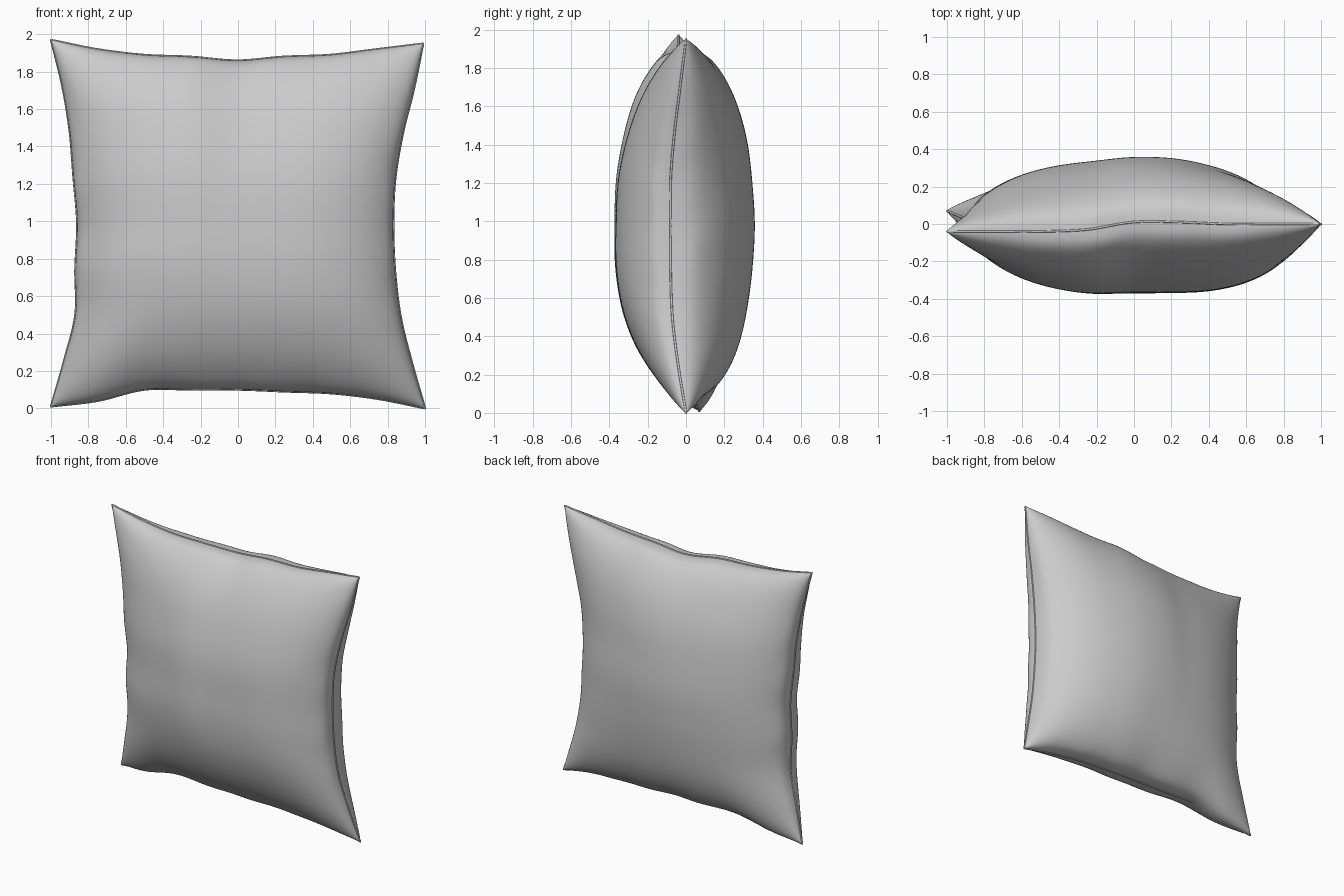
import bpy
import bmesh
from math import sin, pi, sqrt
from mathutils import Vector

default_cube = bpy.data.objects.get("Cube")
if default_cube:
    bpy.data.objects.remove(default_cube, do_unlink=True)

N = 90  # grid cells across each panel

# Edge shape in hundredths at even steps: (inset coordinate, seam depth)
LEFT = [-100, -93, -87, -87, -86, -88, -90, -94, -100], [7, 4, 2, 1, 1, 0, -1, -3, -4]
RIGHT = [100, 93, 87, 84, 83, 84, 88, 94, 99], [0, -4, -7, -8, -8, -8, -6, -3, 0]
BOTTOM = [1, 4, 10, 10, 10, 9, 8, 5, 0], [7, 5, 4, 3, 2, 2, 1, 0, 0]
TOP = [197, 192, 189, 188, 186, 188, 189, 192, 195], [-4, -4, -4, -3, 1, 1, 0, 0, 0]


def smooth_sample(values, t):
    """Catmull-Rom value at t in 0..1, in model units."""
    x = t * (len(values) - 1)
    i = min(int(x), len(values) - 2)
    f = x - i
    b, c = values[i], values[i + 1]
    a = values[i - 1] if i else 2 * b - c
    d = values[i + 2] if i + 2 < len(values) else 2 * c - b
    return (b + f * (c - a + f * (2*a - 5*b + 4*c - d + f * (3*(b - c) + d - a))) / 2) / 100


def side_edge(edge, low, high, t):
    z = low + (high - low) * t
    return Vector((smooth_sample(edge[0], t), smooth_sample(edge[1], t), z))


def flat_edge(edge, s):
    return Vector((2 * s - 1, smooth_sample(edge[1], s), smooth_sample(edge[0], s)))


def seam_patch(u, v):
    """Surface spanned by the four seam edges."""
    s, t = (u + 1) / 2, (v + 1) / 2
    left = side_edge(LEFT, 0.01, 1.97, t)
    right = side_edge(RIGHT, 0, 1.95, t)
    c00, c10 = flat_edge(BOTTOM, 0), flat_edge(BOTTOM, 1)
    c01, c11 = flat_edge(TOP, 0), flat_edge(TOP, 1)
    corners = c00.lerp(c10, s).lerp(c01.lerp(c11, s), t)
    return left.lerp(right, s) + flat_edge(BOTTOM, s).lerp(flat_edge(TOP, s), t) - corners


def dome(a, power):
    return sqrt(max(0, 1 - abs(a) ** power))


def pucker(a, phase):
    """Uneven gathers along a seam."""
    return sin(5 * a + phase) * sin(13 * a + 2 * phase)


def panel_point(u, v, side):
    p = seam_patch(u, v)
    if side < 0:
        height = 0.34 * (1 - 0.05 * u)
    else:
        height = 0.385 * (1 + 0.11 * u)
    swell = dome(u, 2.5) * dome(v, 2.15)
    # Main swell, plus blunt stuffed corners
    p.y += side * (height * swell * (1 - 0.04 * v) + 0.025 * abs(u * v) ** 8 * swell ** 0.4)
    # Cloth bulges a little past the tucked seam
    for axis, a, b in ((0, u, v), (2, v, u)):
        near = sin(pi * abs(a) ** 18) * (1 - b * b)
        sign = 1 if a > 0 else -1
        p[axis] += sign * near * (0.01 + 0.004 * pucker(b, sign + side + axis))
    return p


steps = [sin(pi / 2 * (2 * i / N - 1)) for i in range(N + 1)]
bm = bmesh.new()
border = {}

# Front and back panels share the seam vertices
for side in (-1, 1):
    grid = []
    for i, u in enumerate(steps):
        column = []
        for j, v in enumerate(steps):
            on_seam = i in (0, N) or j in (0, N)
            vert = border.get((i, j)) if on_seam else None
            if vert is None:
                vert = bm.verts.new(panel_point(u, v, side))
                if on_seam:
                    border[i, j] = vert
            column.append(vert)
        grid.append(column)
    for i in range(N):
        for j in range(N):
            quad = [grid[i][j], grid[i + 1][j], grid[i + 1][j + 1], grid[i][j + 1]]
            bm.faces.new(quad if side < 0 else quad[::-1])

mesh = bpy.data.meshes.new("cushion")
bm.to_mesh(mesh)
bm.free()
cushion = bpy.data.objects.new("cushion", mesh)
bpy.context.collection.objects.link(cushion)

# Thin stitched seam around the rim
loop = ([(s, -1) for s in steps[:-1]] + [(1, s) for s in steps[:-1]]
        + [(s, 1) for s in steps[:0:-1]] + [(-1, s) for s in steps[:0:-1]])
curve = bpy.data.curves.new("seam", "CURVE")
curve.dimensions = "3D"
curve.bevel_depth = 0.006
curve.bevel_resolution = 2
spline = curve.splines.new("POLY")
spline.points.add(len(loop) - 1)
for point, (u, v) in zip(spline.points, loop):
    point.co = (*seam_patch(u, v), 1)
spline.use_cyclic_u = True
seam = bpy.data.objects.new("seam", curve)
bpy.context.collection.objects.link(seam)

# Plain cloth
cloth = bpy.data.materials.new("grey cloth")
cloth.use_nodes = True
colour = (0.6, 0.6, 0.6, 1)
cloth.diffuse_color = colour
cloth.node_tree.nodes["Principled BSDF"].inputs["Base Color"].default_value = colour
for obj in (cushion, seam):
    obj.data.materials.append(cloth)

bpy.ops.object.select_all(action="DESELECT")
cushion.select_set(True)
bpy.context.view_layer.objects.active = cushion
bpy.ops.object.shade_smooth_by_angle(angle=pi / 3)
